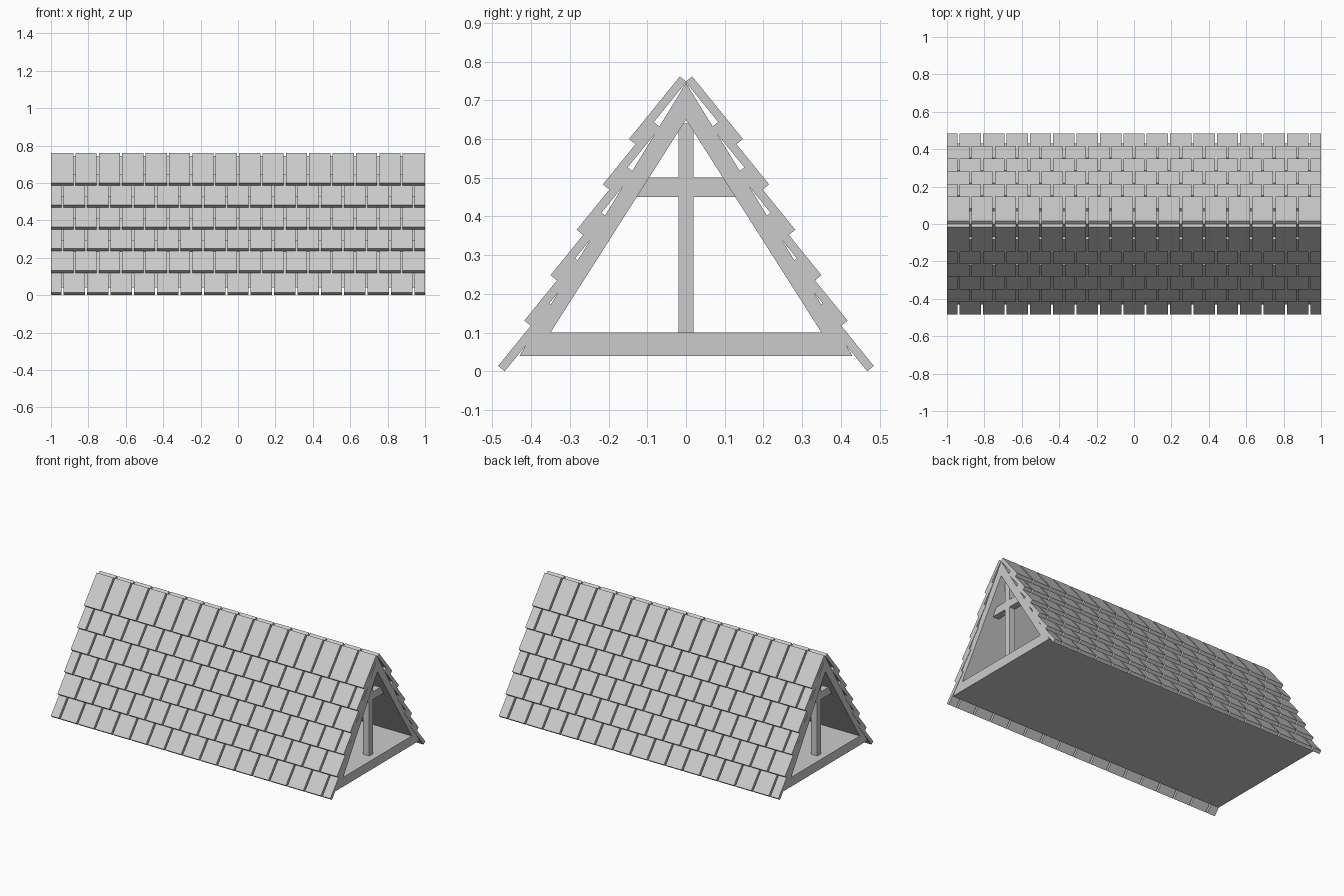
import bpy
import bmesh
from mathutils import Vector

cube = bpy.data.objects.get("Cube")
if cube:
    bpy.data.objects.remove(cube)

GREY = (0.6, 0.6, 0.6, 1)
mat = bpy.data.materials.new("light grey")
mat.use_nodes = True
mat.diffuse_color = GREY
mat.node_tree.nodes["Principled BSDF"].inputs["Base Color"].default_value = GREY


def finish(name, bm, mirror=None):
    bmesh.ops.recalc_face_normals(bm, faces=bm.faces)
    mesh = bpy.data.meshes.new(name)
    bm.to_mesh(mesh)
    bm.free()
    mesh.materials.append(mat)
    obj = bpy.data.objects.new(name, mesh)
    bpy.context.collection.objects.link(obj)
    if mirror is not None:
        mod = obj.modifiers.new("Mirror", "MIRROR")
        mod.use_axis = [i == mirror for i in range(3)]
        mod.use_mirror_merge = False
    return obj


def add_prism(bm, profile, x0, x1):
    """Extrude a (y, z) profile from x0 to x1."""
    a = [bm.verts.new((x0, y, z)) for y, z in profile]
    b = [bm.verts.new((x1, y, z)) for y, z in profile]
    bm.faces.new(a)
    bm.faces.new(b[::-1])
    for i in range(len(a)):
        j = (i + 1) % len(a)
        bm.faces.new((a[i], b[i], b[j], a[j]))


# Hollow triangular shell, open at both ends
outer = [(-0.43, 0.04), (0.43, 0.04), (0, 0.745)]
inner = [(-0.35, 0.1), (0.35, 0.1), (0, 0.65)]
bm = bmesh.new()
rings = [[[bm.verts.new((x, y, z)) for y, z in tri] for tri in (outer, inner)]
         for x in (-0.998, 0.998)]
(lo, li), (ro, ri) = rings
for i in range(3):
    j = (i + 1) % 3
    for p, q in ((lo, ro), (ri, li), (li, lo), (ro, ri)):
        bm.faces.new((p[i], p[j], q[j], q[i]))
finish("roof_shell", bm)

# King posts and collar beams just inside each end
for name, profile in (
    ("king_posts", [(-0.02, 0.09), (0.02, 0.09), (0.02, 0.64), (-0.02, 0.64)]),
    ("collar_beams", [(-0.14, 0.45), (0.14, 0.45), (0.11, 0.5), (-0.11, 0.5)]),
):
    bm = bmesh.new()
    add_prism(bm, profile, 0.91, 0.953)
    finish(name, bm, mirror=0)

# Six overlapping courses of shingles, staggered by half a tile
PITCH, GAP, LENGTH, THICK = 0.125, 0.011, 0.208, 0.022
up = Vector((-0.63, 0.776))
inward = Vector((-0.776, -0.63))
for row in range(6):
    p = Vector((0.147, 0.6)) + row * Vector((0.0676, -0.1172))
    profile = [p, p + up * LENGTH, p + up * LENGTH + inward * THICK, p + inward * THICK]
    shift = PITCH / 2 if row % 2 else 0
    bm = bmesh.new()
    for k in range(17):
        start = -1 - shift + k * PITCH
        x0 = max(-1, start + GAP / 2) if k else -1
        x1 = start + PITCH - GAP / 2
        if x1 > 0.98:
            x1 = 1
        if x0 < 0.99:
            add_prism(bm, profile, x0, x1)
    finish("shingle_course_%d" % (row + 1), bm, mirror=1)
